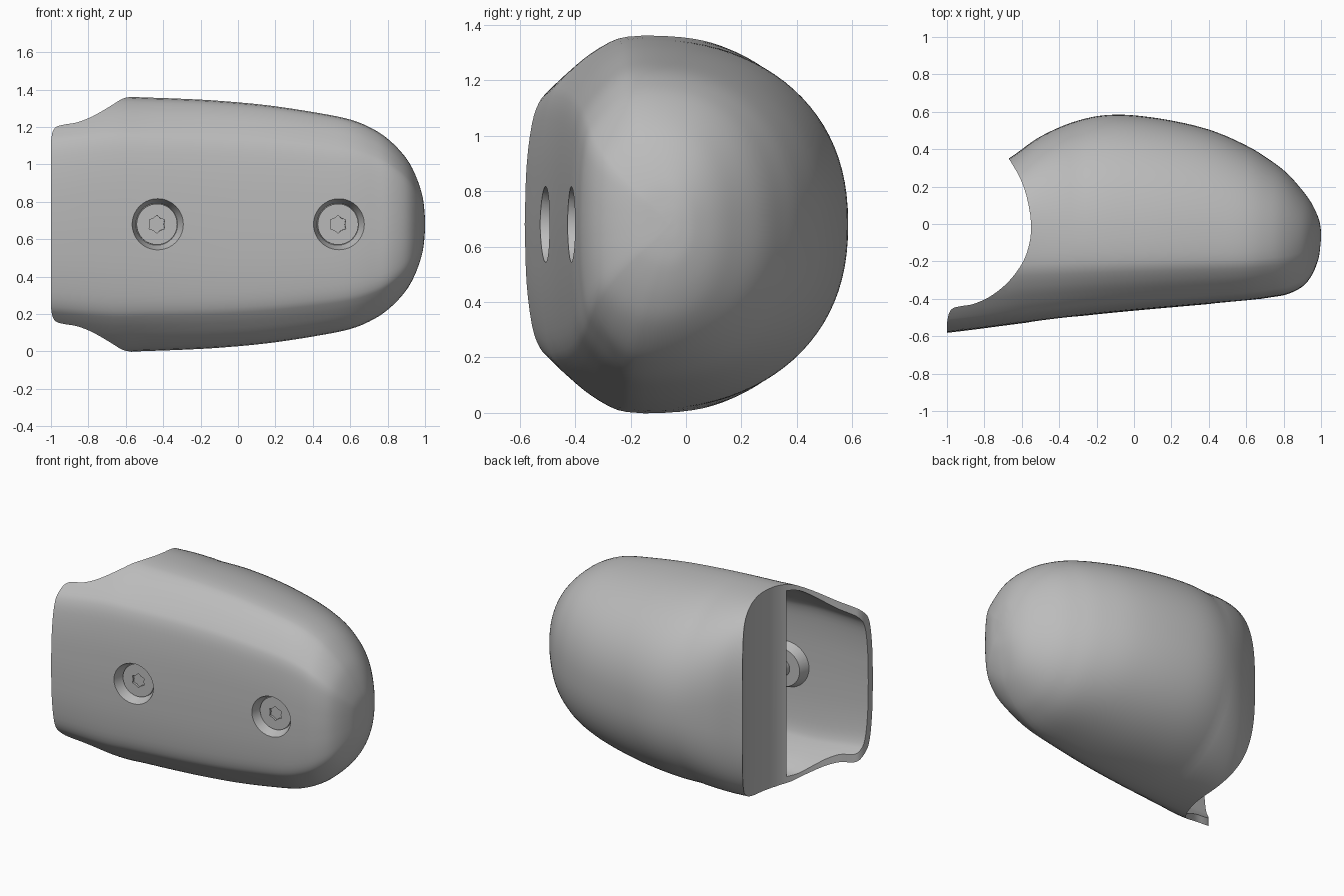
import bpy, bmesh, math
from mathutils import Vector, Matrix

if "Cube" in bpy.data.objects:
    bpy.data.objects.remove(bpy.data.objects["Cube"])

grey = bpy.data.materials.new("satin grey")
grey.use_nodes = True
COL = (0.5, 0.5, 0.5, 1)
grey.diffuse_color = COL
grey.node_tree.nodes["Principled BSDF"].inputs["Base Color"].default_value = COL

MID = 0.68  # height of the mirror plane
# stations along the housing: x, front y, back y, half height, y of widest point
ROWS = [(-1.2, -.605, .20, .62, -.15), (-.9, -.57, .22, .66, -.15),
        (-.67, -.54, .35, .683, -.15), (-.5, -.518, .468, .678, -.15),
        (-.3, -.494, .553, .671, -.15), (-.1, -.473, .585, .66, -.15),
        (.15, -.45, .562, .637, -.15), (.4, -.428, .505, .60, -.15),
        (.6, -.41, .42, .56, -.15), (.73, -.392, .34, .505, -.14),
        (.82, -.375, .27, .44, -.13), (.9, -.335, .18, .352, -.11),
        (.95, -.275, .11, .26, -.09), (.985, -.19, .035, .155, -.07),
        (.997, -.11, -.015, .07, -.06), (1.0, -.06, -.058, .002, -.059)]
# front half of the cross-section: depth fraction, height fraction
FRONT = [(0, 1), (.25, .98), (.49, .905), (.67, .82), (.8, .745),
         (.88, .68), (.94, .56), (.985, .32), (1, 0)]


def spline(rows, steps):
    """Sample a smooth curve through the rows."""
    pts = [Vector(r) for r in rows]
    out = []
    for i in range(len(pts) - 1):
        b, c = pts[i], pts[i + 1]
        a = pts[i - 1] if i else 2 * b - c
        d = pts[i + 2] if i + 2 < len(pts) else 2 * c - b
        for k in range(steps):
            t = k / steps
            out.append(b + (c - a) * (t / 2) + (2 * a - 5 * b + 4 * c - d) * (t * t / 2)
                       + (3 * b - a - 3 * c + d) * (t ** 3 / 2))
    return out + [pts[-1]]


def finish(name, bm):
    bmesh.ops.recalc_face_normals(bm, faces=bm.faces)
    me = bpy.data.meshes.new(name)
    bm.to_mesh(me)
    bm.free()
    me.materials.append(grey)
    ob = bpy.data.objects.new(name, me)
    bpy.context.collection.objects.link(ob)
    return ob


def loft(name, rows, section):
    """Skin closed cross-sections and cap both ends."""
    bm = bmesh.new()
    rings = [[bm.verts.new(p) for p in section(r)] for r in rows]
    n = len(rings[0])
    for p, q in zip(rings, rings[1:]):
        for i in range(n):
            j = (i + 1) % n
            bm.faces.new((p[i], p[j], q[j], q[i]))
    bm.faces.new(rings[0])
    bm.faces.new(rings[-1])
    return finish(name, bm)


def prism(name, pts, z0, z1, matrix=Matrix()):
    return loft(name, [z0, z1], lambda z: [matrix @ Vector((x, y, z)) for x, y in pts])


def disc(name, r0, r1, d0, d1, matrix):
    """Round cone frustum between two depths below the front surface."""
    def ring(r):
        return [matrix @ Vector((r[0] * math.cos(a), r[0] * math.sin(a), -r[1]))
                for a in (math.tau * i / 64 for i in range(64))]
    return loft(name, [(r0, d0), (r1, d1)], ring)


def boolean(ob, tool, op='DIFFERENCE'):
    mod = ob.modifiers.new("bool", 'BOOLEAN')
    mod.operation, mod.object, mod.solver = op, tool, 'EXACT'
    bpy.context.view_layer.objects.active = ob
    bpy.ops.object.modifier_apply(modifier=mod.name)
    bpy.data.objects.remove(tool)


def smooth(ob):
    bpy.ops.object.select_all(action='DESELECT')
    ob.select_set(True)
    bpy.context.view_layer.objects.active = ob
    bpy.ops.object.shade_smooth_by_angle(angle=math.radians(32))


PROFILE = spline(FRONT, 3)


def outer_section(r):
    x, yf, yb, h, ys = r
    # the back is rounder in the middle and boxier towards the open end
    e = 2 / (2.25 + .6 * min(1, max(0, (-.3 - x) / .37)))
    half = [(ys + (yf - ys) * t, h * k) for t, k in PROFILE]
    back = [(ys + (yb - ys) * math.sin(a) ** e, h * max(0, math.cos(a)) ** e)
            for a in (math.pi / 2 * i / 24 for i in range(24, 0, -1))]
    back[0] = (yb, 0)
    up = back + half
    return ([Vector((x, y, MID + z)) for y, z in up]
            + [Vector((x, y, MID - z)) for y, z in up[-2:0:-1]])


def inner_section(r):
    x, yf, yb, h, ys = r
    wall, ys = .05, -.22
    up = [(ys + (yf + wall - ys) * t, (h - wall) * k) for t, k in PROFILE]
    return ([Vector((x, y, MID + z)) for y, z in up]
            + [Vector((x, y, MID - z)) for y, z in up[-2::-1]])


# housing: rounded shell, trimmed by a concave end cut, hollow behind the front
housing = loft("housing", spline(ROWS, 5), outer_section)
CUT = spline([(-.72, .40), (-.67, .35), (-.59, .2), (-.55, 0), (-.575, -.16),
              (-.65, -.285), (-.75, -.375), (-.85, -.425), (-.93, -.44),
              (-.97, -.452), (-.99, -.48), (-1.0, -.53)], 4)
end_cut = prism("end_cut", [(-1.4, .9), (-1.1, .9)] + [tuple(p) for p in CUT]
                + [(-1.0, -.8), (-1.4, -.8)], -.5, 2)
boolean(housing, end_cut)
boolean(housing, loft("cavity", spline(ROWS[:11], 4), inner_section))

# two countersunk screws on the front
NORMAL = Vector((.095, -1, 0)).normalized()
for side, x, y in (("right", -.428, -.508), ("left", .54, -.416)):
    m = Matrix.Translation((x, y, MID)) @ NORMAL.to_track_quat('Z', 'Y').to_matrix().to_4x4()
    boolean(housing, disc("boss", .17, .13, .02, .11, m), 'UNION')
    boolean(housing, disc("recess", .148, .112, -.03, .07, m))
    screw = disc(side + "_screw", .109, .109, .055, .09, m)
    star = [(r * math.cos(a), r * math.sin(a)) for r, a in
            ((.048 if i % 2 else .037, math.tau * i / 12) for i in range(12))]
    boolean(screw, prism("socket", star, -.08, 0, m))
    boolean(screw, disc("shaft", .06, .06, .085, .15, m), 'UNION')
    smooth(screw)
smooth(housing)
